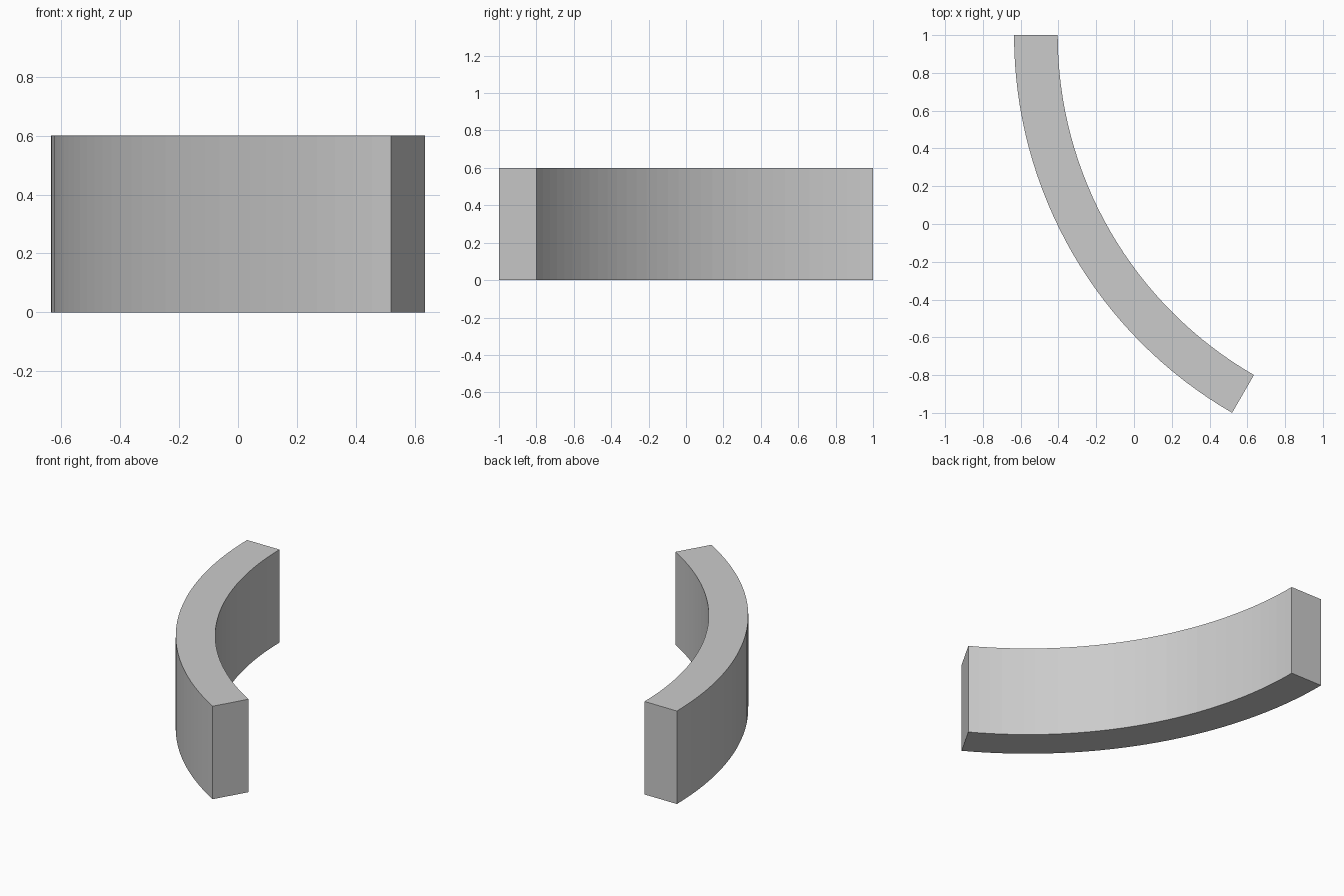
import bpy, bmesh
from math import radians, sin, cos

if "Cube" in bpy.data.objects:
    bpy.data.objects.remove(bpy.data.objects["Cube"])

# Curved wall: a 60 degree arc with a rectangular section
OUTER, INNER, HEIGHT = 2.309, 2.078, 0.6
CENTRE_X, CENTRE_Y = 1.674, 1.0
SWEEP, STEPS = radians(60), 32


def arc_point(radius, i):
    a = SWEEP * i / STEPS
    return (CENTRE_X - radius * cos(a), CENTRE_Y - radius * sin(a), 0)


bm = bmesh.new()

# Footprint: outer arc forward, inner arc back
outline = [arc_point(OUTER, i) for i in range(STEPS + 1)]
outline += [arc_point(INNER, i) for i in reversed(range(STEPS + 1))]
base = bm.faces.new([bm.verts.new(p) for p in outline])

# Raise the footprint to full height
top = bmesh.ops.extrude_face_region(bm, geom=[base], use_keep_orig=True)
verts = [v for v in top["geom"] if isinstance(v, bmesh.types.BMVert)]
bmesh.ops.translate(bm, verts=verts, vec=(0, 0, HEIGHT))
bmesh.ops.recalc_face_normals(bm, faces=bm.faces)

mesh = bpy.data.meshes.new("curved_wall")
bm.to_mesh(mesh)
bm.free()
wall = bpy.data.objects.new("curved_wall", mesh)
bpy.context.collection.objects.link(wall)
